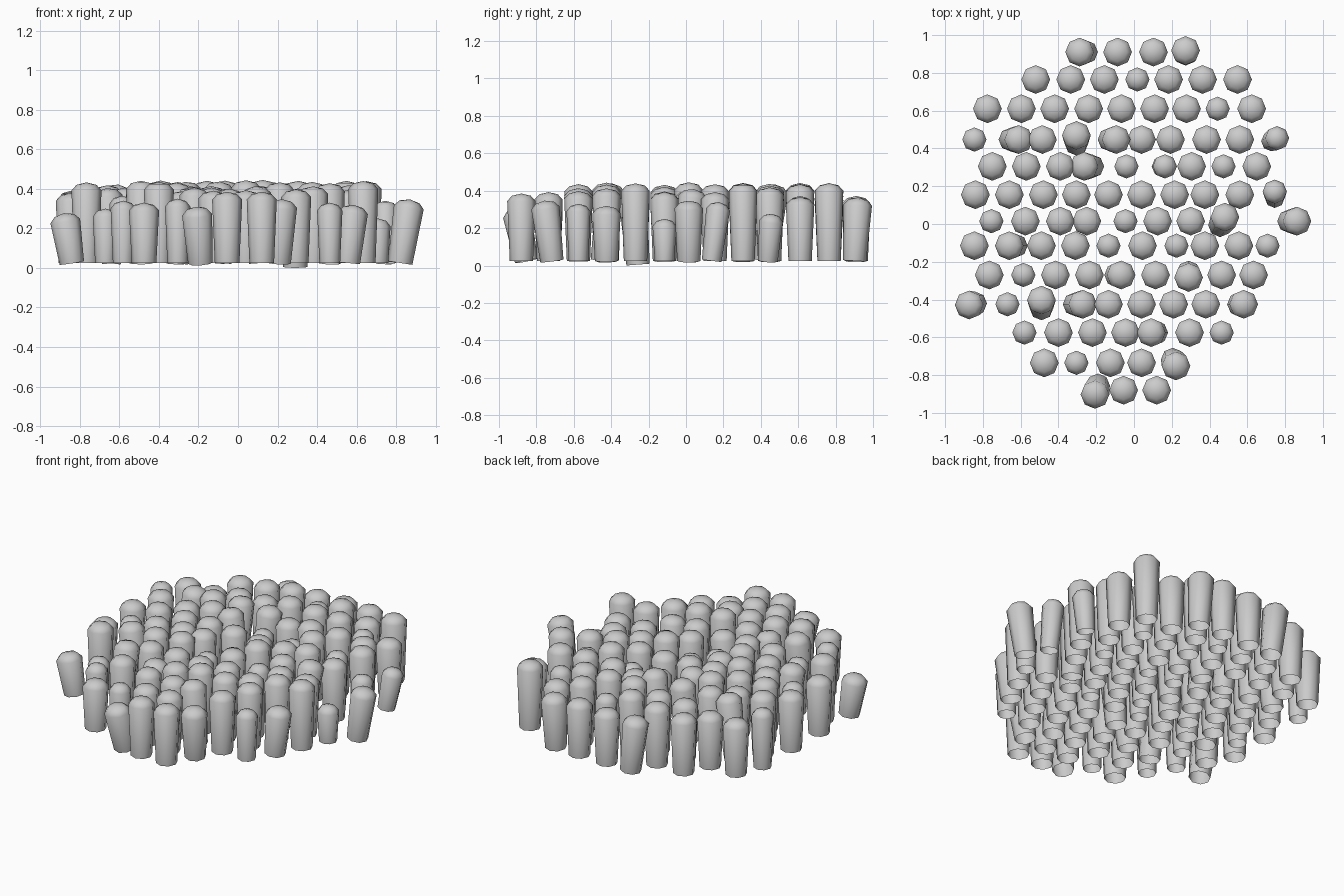
import bpy, bmesh, random
from math import pi, cos, sin, hypot
from mathutils import Vector

random.seed(4)
SIDES = 8

# Rows of pegs: y, x positions, indices of the thin pegs
ROWS = [
    (.91, [-.273, -.087, .103, .273], []),
    (.765, [-.52, -.335, -.157, .018, .183, .363, .548], [3]),
    (.61, [-.776, -.596, -.42, -.24, -.066, .109, .278, .443, .623], [7]),
    (.447, [-.845, -.63, -.485, -.305, -.11, .04, .193, .384, .56, .745], [0, 9]),
    (.305, [-.75, -.57, -.39, -.245, -.04, .156, .305, .474, .65], [4, 5, 7]),
    (.155, [-.84, -.66, -.48, -.305, -.135, .04, .215, .375, .56, .745], [9]),
    (.015, [-.755, -.575, -.39, -.25, -.045, .125, .3, .47, .845], [0, 4]),
    (-.115, [-.845, -.645, -.49, -.31, -.135, .045, .225, .375, .555, .707], [4, 6, 9]),
    (-.27, [-.766, -.586, -.416, -.236, -.08, .114, .289, .464, .633], [1]),
    (-.425, [-.86, -.67, -.49, -.29, -.135, .04, .21, .38, .57], [1]),
    (-.575, [-.58, -.4, -.22, -.045, .103, .294, .464], [0, 6]),
    (-.735, [-.475, -.305, -.125, .04, .215], [1]),
    (-.88, [-.2, -.055, .12], []),
]

# Leaning pegs: (row, index) -> sideways shift of the tip
LEAN = {
    (0, 0): (-.04, 0), (0, 3): (0, .02), (3, 1): (.05, 0), (3, 3): (0, .05),
    (3, 4): (.04, 0), (3, 9): (.04, .02), (4, 3): (-.05, 0), (4, 5): (.02, 0), (5, 9): (0, .04),
    (6, 7): (.03, .05), (6, 8): (.05, 0), (7, 1): (-.04, 0), (8, 4): (.03, 0),
    (8, 6): (0, -.03), (9, 0): (-.04, -.01), (9, 2): (0, .05), (9, 3): (.05, 0),
    (9, 8): (.03, 0), (10, 4): (-.03, 0), (11, 4): (.02, -.04), (12, 0): (-.02, -.06),
}
# Tip heights that stand out from the rest
TOPS = {(3, 9): .28, (7, 9): .25, (9, 0): .28, (9, 1): .30, (12, 0): .315, (3, 0): .39,
        (12, 1): .385, (12, 2): .385, (11, 4): .35, (6, 8): .35, (9, 8): .32, (11, 0): .33,
        (1, 6): .44, (1, 0): .39, (10, 0): .34, (10, 6): .33, (11, 1): .35}


def add_peg(bm, x, y, z0, r, top, dx, dy):
    """Open-bottomed tapered peg with a low domed tip, tilted by (dx, dy)."""
    h = top - z0
    rot = Vector((0, 0, 1)).rotation_difference(Vector((dx, dy, h)))
    base = Vector((x - .5 * dx, y - .45 * dy, z0))
    profile = [(.82 * r, 0), (r, h - .04), (.66 * r, h - .012)]
    rings = [[bm.verts.new(base + rot @ Vector((q * cos(2 * pi * i / SIDES),
                                                q * sin(2 * pi * i / SIDES), z)))
              for i in range(SIDES)] for q, z in profile]
    tip = bm.verts.new(base + rot @ Vector((0, 0, h)))
    for i in range(SIDES):
        j = (i + 1) % SIDES
        for a, b in zip(rings, rings[1:]):
            bm.faces.new((a[i], a[j], b[j], b[i]))
        bm.faces.new((rings[-1][i], rings[-1][j], tip))


# Whole field of pegs as one mesh
bm = bmesh.new()
for r, (y, xs, thin) in enumerate(ROWS):
    for c, x in enumerate(xs):
        dx, dy = LEAN.get((r, c), (0, 0))
        small = c in thin
        if small:
            top = random.uniform(.34, .38)
        elif hypot(x, y) > .84:
            top = random.uniform(.36, .39)      # rim is lower
        else:
            top = random.uniform(.39, .445)
        top = TOPS.get((r, c), top)
        z0 = .005 if (r, c) == (8, 6) else .025
        add_peg(bm, x, y, z0, .064 if small else .076, top, dx, dy)
mesh = bpy.data.meshes.new("peg_field")
bm.to_mesh(mesh)
bm.free()
pegs = bpy.data.objects.new("peg_field", mesh)
bpy.context.collection.objects.link(pegs)

# Smooth sides, crisp shoulder edge
bpy.context.view_layer.objects.active = pegs
pegs.select_set(True)
bpy.ops.object.shade_smooth_by_angle(angle=.82)
